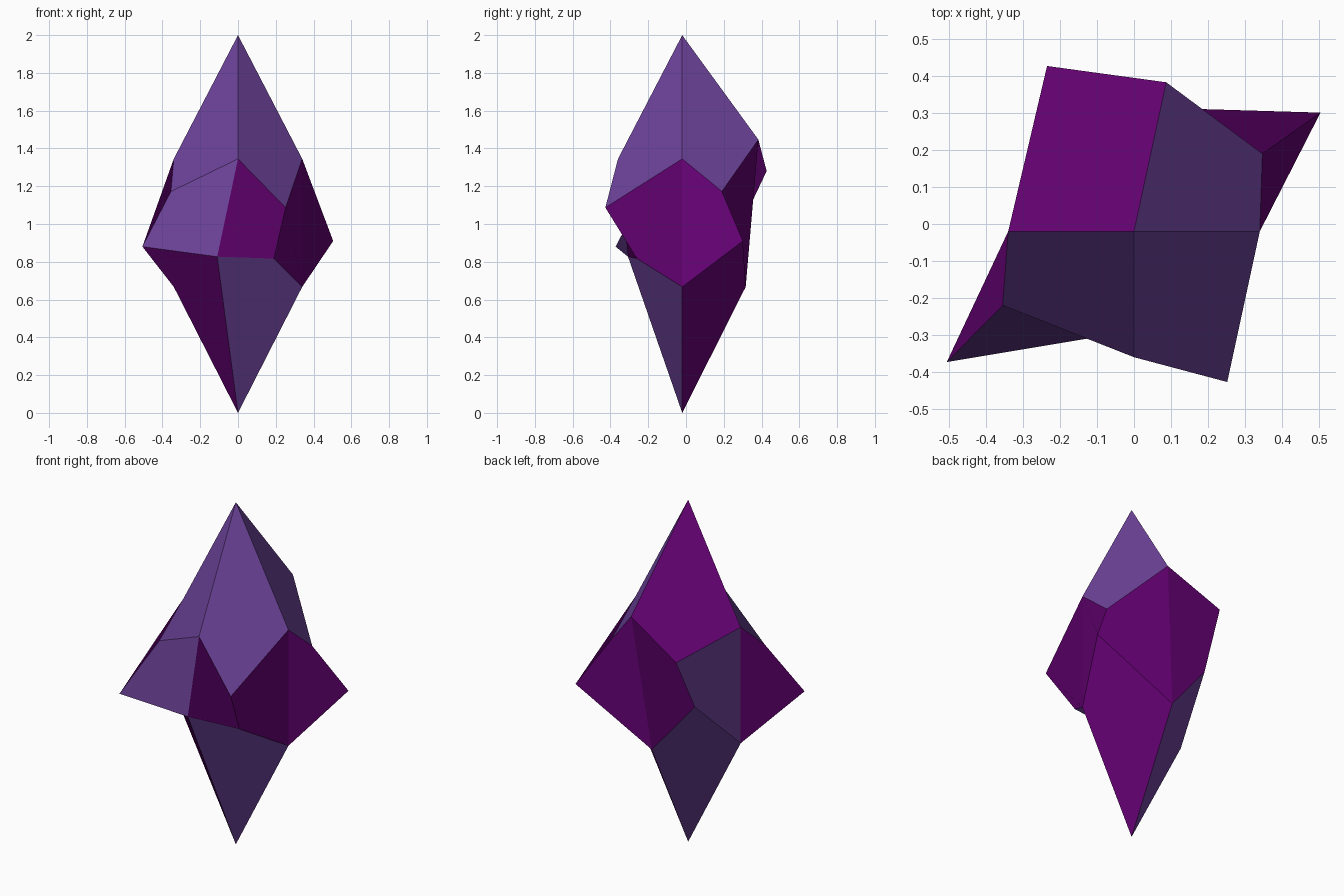
import bpy
import bmesh

# Remove the default object
cube = bpy.data.objects.get("Cube")
if cube:
    bpy.data.objects.remove(cube, do_unlink=True)


def make_material(name, color):
    mat = bpy.data.materials.new(name)
    mat.use_nodes = True
    mat.diffuse_color = color
    mat.node_tree.nodes["Principled BSDF"].inputs["Base Color"].default_value = color
    return mat


# Rings run counter-clockwise from above: ridges at right, back, left, front
upper_ridge = [(0.34, -0.02, 1.345), (0.087, 0.383, 1.447), (-0.34, -0.02, 1.345), (0, -0.36, 1.345)]
lower_ridge = [(0.34, -0.02, 0.667), (0, 0.316, 0.667), (-0.34, -0.02, 0.667), (-0.11, -0.307, 0.827)]
# Corners sit between one ridge and the next
upper_corner = [(0.347, 0.19, 1.173), (-0.235, 0.427, 1.28), (-0.355, -0.22, 1.172), (0.252, -0.427, 1.087)]
lower_corner = [(0.504, 0.301, 0.91), (-0.253, 0.28, 0.97), (-0.506, -0.373, 0.88), (0.19, -0.26, 0.817)]

# Material per facet, one row for each corner: crown, side before, side after, base
LILAC, PLUM = 0, 1
facet_colors = [
    (LILAC, PLUM, PLUM, PLUM),
    (PLUM, PLUM, LILAC, LILAC),
    (LILAC, PLUM, LILAC, PLUM),
    (LILAC, PLUM, PLUM, LILAC),
]

bm = bmesh.new()
tip = bm.verts.new((0, -0.02, 2))
foot = bm.verts.new((0, -0.02, 0))
ur, lr, uc, lc = [[bm.verts.new(p) for p in ring]
                  for ring in (upper_ridge, lower_ridge, upper_corner, lower_corner)]

# Four kite facets round each corner; crown and base fold from ridge to ridge
for i, colors in enumerate(facet_colors):
    j = (i + 1) % len(facet_colors)
    facets = [
        (ur[i], uc[i], ur[j], tip),
        (ur[i], lr[i], lc[i], uc[i]),
        (uc[i], lc[i], lr[j], ur[j]),
        (lr[j], lc[i], lr[i], foot),
    ]
    for corners, color in zip(facets, colors):
        bm.faces.new(corners).material_index = color

mesh = bpy.data.meshes.new("crystal")
bm.normal_update()
bm.to_mesh(mesh)
bm.free()

mesh.materials.append(make_material("lilac", (0.152, 0.055, 0.32, 1)))
mesh.materials.append(make_material("plum", (0.136, 0.0005, 0.181, 1)))

crystal = bpy.data.objects.new("crystal", mesh)
bpy.context.collection.objects.link(crystal)
